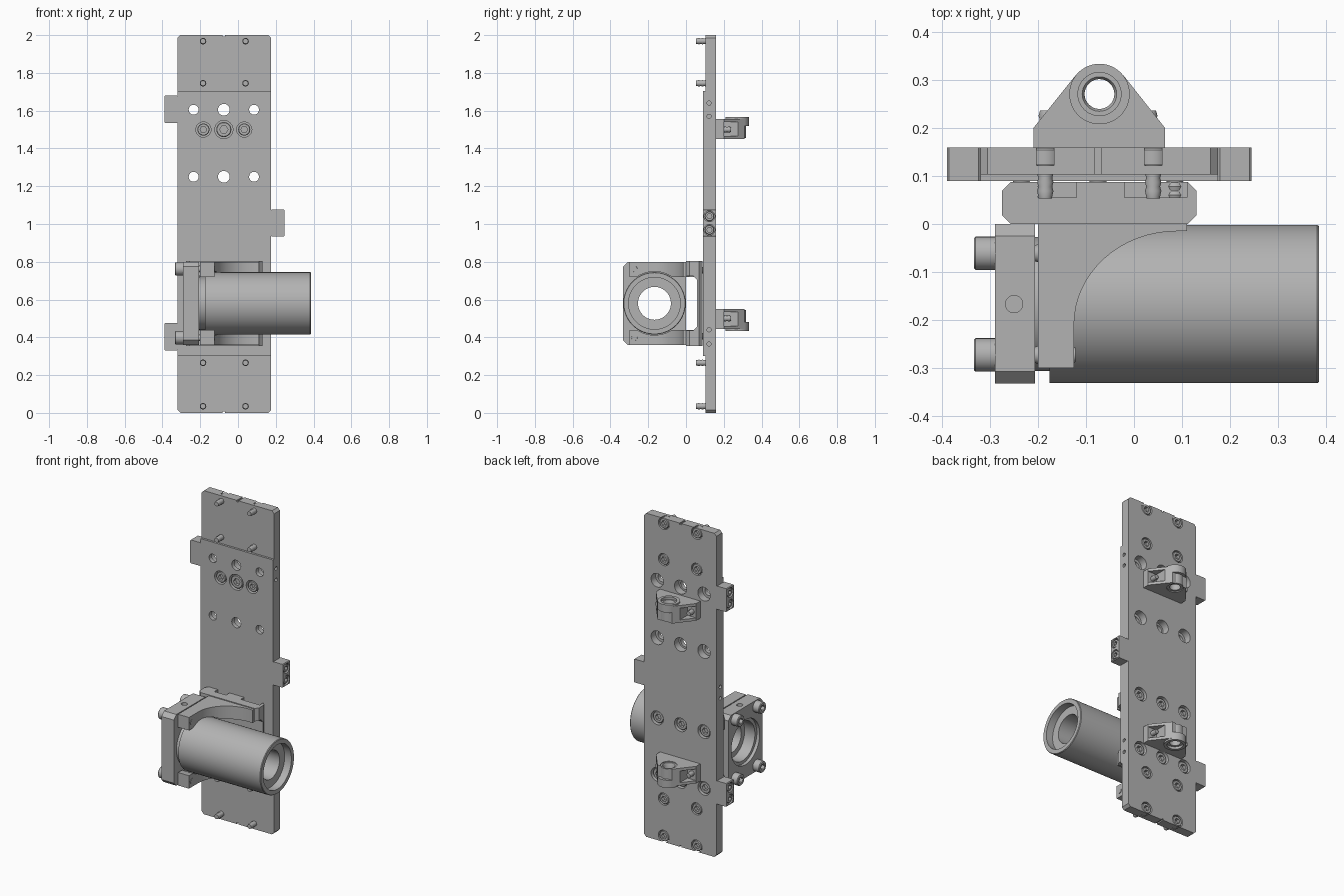
import bpy, bmesh
from math import sin, cos, pi
from mathutils import Vector

if "Cube" in bpy.data.objects:
    bpy.data.objects.remove(bpy.data.objects["Cube"])

metal = bpy.data.materials.new("grey_metal")
grey = (0.45, 0.45, 0.45, 1)
metal.diffuse_color = grey
metal.use_nodes = True
metal.node_tree.nodes["Principled BSDF"].inputs["Base Color"].default_value = grey


def place(axis, t, a, b):
    """Point at t along the axis, with a and b on the other two axes."""
    return Vector({"x": (t, a, b), "y": (a, t, b), "z": (a, b, t)}[axis])


def finish(name, bm):
    bmesh.ops.recalc_face_normals(bm, faces=bm.faces)
    mesh = bpy.data.meshes.new(name)
    bm.to_mesh(mesh)
    bm.free()
    mesh.materials.append(metal)
    obj = bpy.data.objects.new(name, mesh)
    bpy.context.collection.objects.link(obj)
    return obj


def prism(name, outline, axis, t0, t1):
    bm = bmesh.new()
    low = [bm.verts.new(place(axis, t0, a, b)) for a, b in outline]
    high = [bm.verts.new(place(axis, t1, a, b)) for a, b in outline]
    bm.faces.new(low)
    bm.faces.new(high)
    n = len(outline)
    for i in range(n):
        j = (i + 1) % n
        bm.faces.new((low[i], low[j], high[j], high[i]))
    return finish(name, bm)


def rect(a0, a1, b0, b1, c=0.0):
    if not c:
        return [(a0, b0), (a1, b0), (a1, b1), (a0, b1)]
    return [(a0 + c, b0), (a1 - c, b0), (a1, b0 + c), (a1, b1 - c),
            (a1 - c, b1), (a0 + c, b1), (a0, b1 - c), (a0, b0 + c)]


def circle(a, b, r, n=32):
    return [(a + r * cos(2 * pi * i / n), b + r * sin(2 * pi * i / n)) for i in range(n)]


def cyl(name, axis, a, b, r, t0, t1, n=32):
    return prism(name, circle(a, b, r, n), axis, t0, t1)


def lathe(name, profile, axis, a, b, n=32, ring=False):
    """Revolve (radius, t) points; capped at both ends, or closed into a ring."""
    bm = bmesh.new()
    loops = [[bm.verts.new(place(axis, t, u, v)) for u, v in circle(a, b, r, n)]
             for r, t in profile]
    pairs = list(zip(loops, loops[1:]))
    if ring:
        pairs.append((loops[-1], loops[0]))
    else:
        bm.faces.new(loops[0])
        bm.faces.new(loops[-1])
    for p, q in pairs:
        for i in range(n):
            j = (i + 1) % n
            bm.faces.new((p[i], p[j], q[j], q[i]))
    return finish(name, bm)


def cut(obj, cutters):
    for c in cutters:
        c.hide_render = True
        mod = obj.modifiers.new("cut", "BOOLEAN")
        mod.operation, mod.solver, mod.object = "DIFFERENCE", "EXACT", c
    bpy.context.view_layer.update()
    graph = bpy.context.evaluated_depsgraph_get()
    mesh = bpy.data.meshes.new_from_object(obj.evaluated_get(graph))
    obj.modifiers.clear()
    obj.data = mesh
    for c in cutters:
        bpy.data.objects.remove(c)


def screw(name, axis, a, b, top, under, tip, rh=0.032, rs=0.017):
    """Socket head screw: head from top to under, threaded shank to tip."""
    s = 1 if top > under else -1
    pitch = 0.009
    profile = [(rh * 0.9, top), (rh, top - s * 0.004), (rh, under), (rs, under)]
    for i in range(1, int(abs(tip - under) / pitch)):
        profile.append((rs * (0.85 if i % 2 else 1), under - s * i * pitch))
    profile.append((rs * 0.8, tip))
    obj = lathe(name, profile, axis, a, b, 24)
    cut(obj, [cyl("socket", axis, a, b, rh * 0.55, top + s * 0.01, top - s * 0.02, 6)])


# Long base plate with stepped ends
MID = -0.075
plate = prism("base_plate", rect(-0.32, 0.175, 0, 2, 0.015), "y", 0.09, 0.16)
holes = [prism("step", rect(-0.5, 0.5, z0, z1), "y", 0.05, 0.103)
         for z0, z1 in ((-0.1, 0.3), (1.705, 2.1))]
holes += [prism("end_notch", rect(MID - 0.006, MID + 0.006, z - 0.008, z + 0.008), "y", 0, 0.3)
          for z in (0, 2)]
for x in (-0.185, 0.04):
    for z in (0.035, 0.265, 1.745, 1.968):
        holes.append(cyl("bore", "y", x, z, 0.037, 0.122, 0.2))
        screw("plate_screw", "y", x, z, 0.158, 0.123, 0.053)
for x in (MID - 0.16, MID, MID + 0.16):
    for z in (0.405, 0.755, 1.25, 1.605):
        holes.append(cyl("hole", "y", x, z, 0.031 if x == MID else 0.026, 0, 0.2))
        holes.append(cyl("bore", "y", x, z, 0.042, 0.115, 0.2))
        if z < 1:
            screw("bracket_screw", "y", x, z, 0.15, 0.114, 0.0 if x != MID else 0.06, 0.036, 0.02)
for z in (0.5, 1.5):
    for dx, r in ((-0.108, 0.04), (0, 0.048), (0.108, 0.04)):
        holes.append(cyl("bore", "y", MID + dx, z, r, 0.05, 0.135))
        screw("lug_screw", "y", MID + dx, z, 0.094, 0.136, 0.165 if dx == 0 else 0.237, r - 0.008, 0.016)
for z in (0.365, 0.44, 1.57, 1.64):
    holes.append(cyl("side_hole", "x", 0.122, z, 0.011, 0.14, 0.2, 16))
for z in (0.97, 1.04):
    holes.append(cyl("side_hole", "x", 0.122, z, 0.011, -0.4, -0.28, 16))
cut(plate, holes)

# Side tabs with their screws
for x0, x1, zc in ((-0.32, -0.39, 0.403), (-0.32, -0.39, 1.607), (0.175, 0.245, 1.005)):
    s = 1 if x1 > x0 else -1
    tab = prism("side_tab", rect(min(x0, x1), max(x0, x1), zc - 0.072, zc + 0.072, 0.004),
                "y", 0.09, 0.16)
    cut(tab, [cyl("bore", "x", 0.124, zc + d, 0.029, x1 - s * 0.035, x1 + s * 0.05)
              for d in (-0.036, 0.036)])
    for d in (-0.036, 0.036):
        screw("tab_screw", "x", 0.124, zc + d, x1 - s * 0.004, x1 - s * 0.036, x0 - s * 0.01, 0.025, 0.012)

# Rear lugs, mirrored about mid height
LUG = [(-0.21, 0.16), (0.065, 0.16), (0.065, 0.2), (-0.022, 0.31), (-0.122, 0.31), (-0.21, 0.2)]
for zc, s in ((1.503, 1), (0.497, -1)):
    lug = prism("rear_lug", LUG, "z", zc - 0.053, zc + 0.053)
    pockets = [prism("pocket", rect(x0, x1, 0.2, 0.4), "z", zc - 0.036, zc + 0.036)
               for x0, x1 in ((-0.4, -0.15), (0.005, 0.3))]
    cut(lug, pockets + [cyl("bore", "z", -0.072, 0.271, 0.046, zc - 0.2, zc + 0.2)])
    z0, z1 = zc + s * 0.015, zc + s * 0.063
    lathe("lug_boss", [(0.045, z0), (0.063, z0), (0.063, z1), (0.045, z1)],
          "z", -0.072, 0.271, 48, True)
    lathe("lug_bushing", [(0.031, zc - 0.048), (0.047, zc - 0.048), (0.047, zc + 0.048),
                          (0.036, zc + 0.048), (0.031, zc + 0.04)], "z", -0.072, 0.271, 48, True)

# Bracket: back rail with a window, and a curved gusset above and below
ZC, YC = 0.58, -0.167
rail = prism("bracket_rail", rect(-0.275, 0.13, 0.0, 0.088, 0.018), "z", ZC - 0.225, ZC + 0.225)
cut(rail, [prism("window", rect(-0.1, 0.058, ZC - 0.145, ZC + 0.145, 0.02), "x", -0.5, 0.5)]
    + [prism("notch", rect(x0, x1, 0.055, 0.2), "z", z0, z0 + 0.06)
       for x0, x1 in ((-0.2, -0.12), (-0.02, 0.11)) for z0 in (ZC - 0.25, ZC + 0.19)])
curve = [(0.09 - 0.215 * cos(t * pi / 32), -0.21 + 0.195 * sin(t * pi / 32)) for t in range(17)]
gusset = [(0.11, 0.05), (-0.2, 0.05), (-0.2, -0.3), (-0.125, -0.3)] + curve + [(0.11, -0.015)]
for s in (-1, 1):
    part = prism("bracket_gusset", gusset, "z", ZC + s * 0.14, ZC + s * 0.22)
    cut(part, [cyl("clearance", "x", YC, ZC, 0.168, -0.3, 0.3, 64)])

# Square clamp flange with corner screws
flange = prism("clamp_flange", rect(-0.333, 0, ZC - 0.22, ZC + 0.22, 0.025), "x", -0.29, -0.206)
cut(flange, [cyl("bore", "x", YC, ZC, 0.139, -0.4, -0.1, 64),
             cyl("top_hole", "z", -0.25, YC, 0.018, ZC + 0.19, ZC + 0.3)])
for y in (-0.273, -0.061):
    for z in (ZC - 0.182, ZC + 0.182):
        screw("flange_screw", "x", y, z, -0.334, -0.289, -0.122, 0.035, 0.019)

# Hollow barrel with a stepped collar seated in the flange
lathe("barrel", [(0.14, -0.27), (0.14, -0.176), (0.165, -0.176), (0.165, 0.382), (0.162, 0.386),
                 (0.137, 0.386), (0.137, 0.34), (0.087, 0.34), (0.087, -0.2), (0.12, -0.2),
                 (0.12, -0.27)], "x", YC, ZC, 72, True)

# Smooth the round faces and keep the machined edges sharp
for obj in bpy.context.view_layer.objects:
    obj.select_set(obj.type == "MESH")
bpy.context.view_layer.objects.active = plate
bpy.ops.object.shade_smooth_by_angle(angle=0.6)
